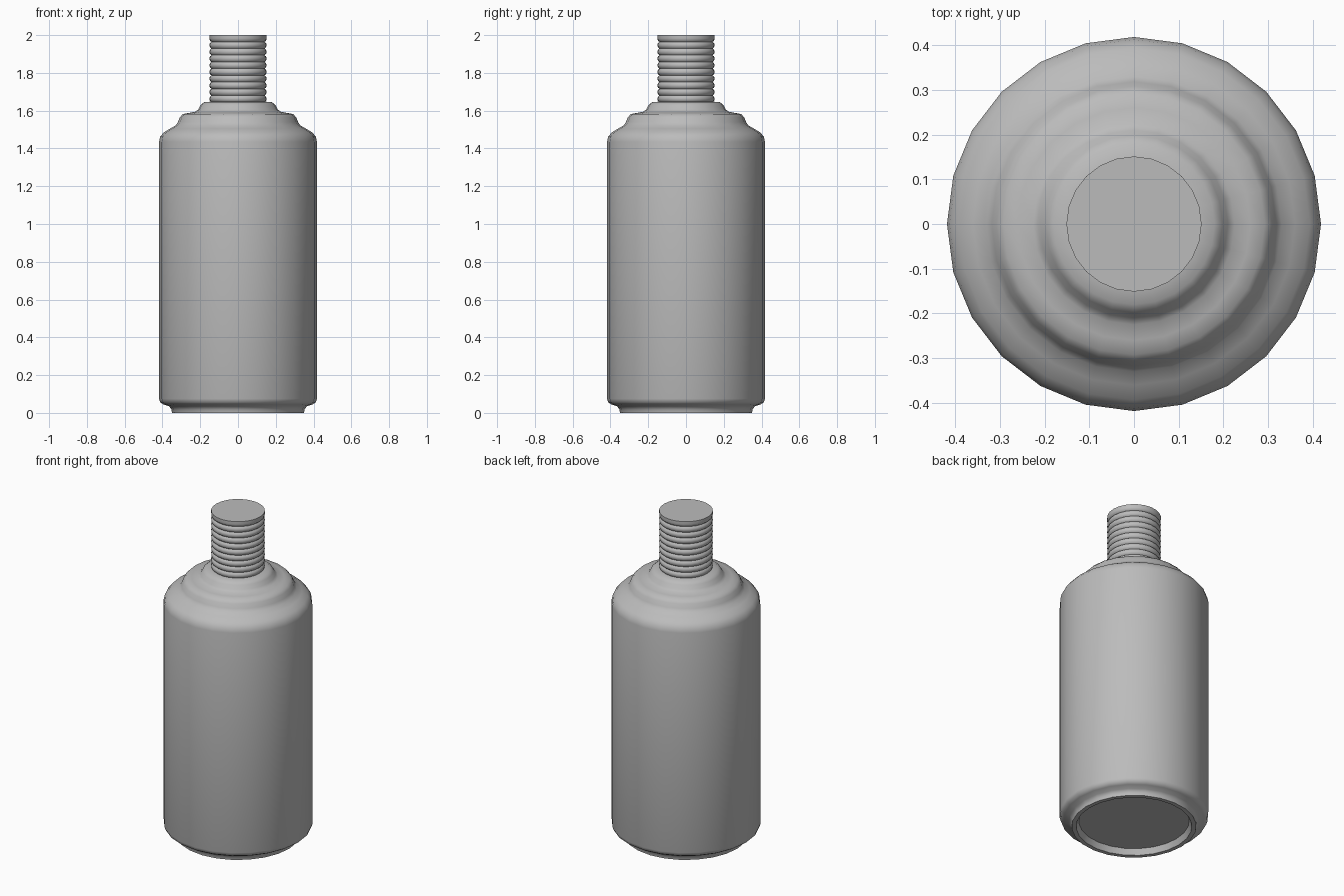
import bpy, bmesh, math

cube = bpy.data.objects.get("Cube")
if cube:
    bpy.data.objects.remove(cube, do_unlink=True)

SIDES = 24

grey = bpy.data.materials.new("plain grey")
grey.use_nodes = True
colour = (0.5, 0.5, 0.5, 1)
grey.diffuse_color = colour
grey.node_tree.nodes["Principled BSDF"].inputs["Base Color"].default_value = colour


def lathe(name, profile, cap_start=False, cap_end=False):
    """Turn a (radius, height) profile, listed bottom to top, around z."""
    bm = bmesh.new()
    rings = []
    for r, z in profile:
        angles = [math.tau * i / SIDES for i in range(SIDES)]
        rings.append([bm.verts.new((r * math.cos(a), r * math.sin(a), z)) for a in angles])
    for low, high in zip(rings, rings[1:]):
        for i in range(SIDES):
            j = (i + 1) % SIDES
            bm.faces.new((low[i], low[j], high[j], high[i]))
    if cap_start:
        bm.faces.new(rings[0][::-1])
    if cap_end:
        bm.faces.new(rings[-1])
    mesh = bpy.data.meshes.new(name)
    bm.to_mesh(mesh)
    bm.free()
    mesh.materials.append(grey)
    obj = bpy.data.objects.new(name, mesh)
    bpy.context.collection.objects.link(obj)
    bpy.ops.object.select_all(action="DESELECT")
    obj.select_set(True)
    bpy.context.view_layer.objects.active = obj
    bpy.ops.object.shade_smooth_by_angle(angle=math.radians(50))
    return obj


# Body: recessed underside, foot rim, straight wall, stepped shoulder
foot = [(0.31, 0.035), (0.325, 0.0), (0.35, 0.0), (0.352, 0.018), (0.365, 0.035),
        (0.395, 0.045), (0.412, 0.056), (0.418, 0.075)]
shoulder = [(0.418, 1.435), (0.412, 1.462), (0.393, 1.485), (0.36, 1.505),
            (0.33, 1.522), (0.318, 1.54), (0.308, 1.565), (0.292, 1.582),
            (0.26, 1.588), (0.225, 1.595), (0.21, 1.607), (0.198, 1.63),
            (0.18, 1.645), (0.14, 1.648)]
lathe("body", foot + shoulder, cap_start=True)

# Threaded neck: rounded ribs between sharp grooves, with a flat top
RIBS, START, TOP = 10, 1.645, 2.0
pitch = (TOP - START) / RIBS
rib = [(0.141, 0), (0.149, 0.2), (0.151, 0.5), (0.149, 0.8)]
threads = [(r, START + pitch * (k + t)) for k in range(RIBS) for r, t in rib]
threads[-1] = (0.151, START + pitch * (RIBS - 0.2))
lathe("threaded_neck", threads + [(0.151, TOP)], cap_end=True)
